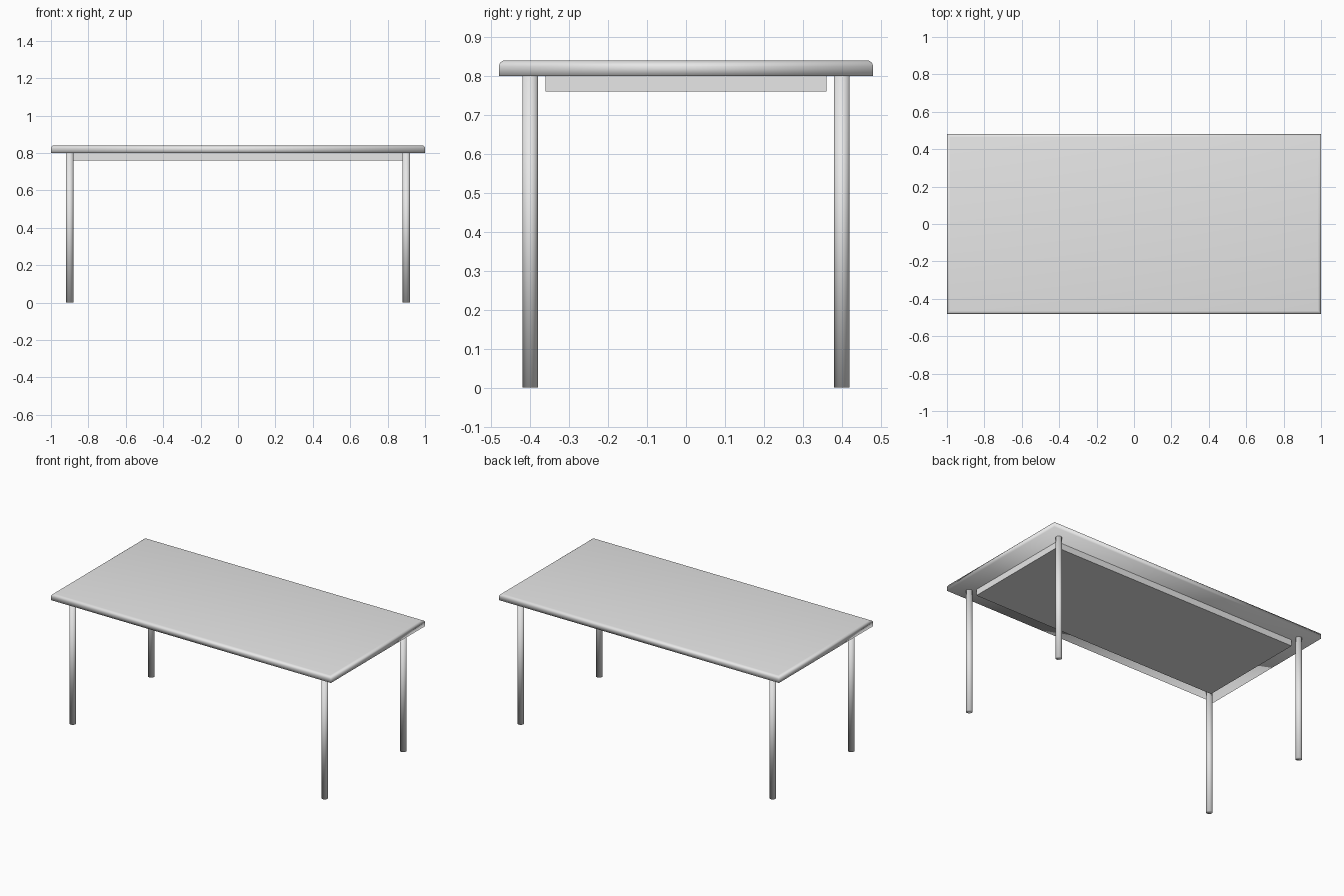
import bpy
import bmesh

cube = bpy.data.objects.get("Cube")
if cube:
    bpy.data.objects.remove(cube, do_unlink=True)

GREY = (0.8, 0.8, 0.8, 1.0)
grey = bpy.data.materials.new("light_grey")
grey.use_nodes = True
grey.diffuse_color = GREY
for node in grey.node_tree.nodes:
    if node.type == "BSDF_PRINCIPLED":
        node.inputs["Base Color"].default_value = GREY


def add_object(name, bm, smooth):
    for face in bm.faces:
        face.smooth = smooth
    mesh = bpy.data.meshes.new(name)
    bm.to_mesh(mesh)
    bm.free()
    mesh.materials.append(grey)
    obj = bpy.data.objects.new(name, mesh)
    bpy.context.collection.objects.link(obj)
    return obj


def box(size, centre_z):
    bm = bmesh.new()
    bmesh.ops.create_cube(bm, size=1)
    bmesh.ops.scale(bm, vec=size, verts=bm.verts)
    bmesh.ops.translate(bm, vec=(0, 0, centre_z), verts=bm.verts)
    return bm


# Table top: rounded upper rim, square lower rim
TOP_Z = 0.82
bm = box((2, 0.96, 0.04), TOP_Z)
rim = [e for e in bm.edges if all(v.co.z > TOP_Z for v in e.verts)]
bmesh.ops.bevel(bm, geom=rim, offset=0.016, segments=4, profile=0.5,
                affect="EDGES")
add_object("table_top", bm, True)

# Solid panel under the top, set in between the legs
add_object("under_panel", box((1.76, 0.72, 0.04), 0.78), False)

# Four round legs
LEG_HEIGHT = 0.8
for end, x in (("left", 0.9), ("right", -0.9)):
    for side, y in (("front", -0.4), ("back", 0.4)):
        bm = bmesh.new()
        bmesh.ops.create_cone(bm, cap_ends=True, segments=32, radius1=0.02,
                              radius2=0.02, depth=LEG_HEIGHT)
        bmesh.ops.translate(bm, vec=(x, y, LEG_HEIGHT / 2), verts=bm.verts)
        add_object(f"{side}_{end}_leg", bm, True)
